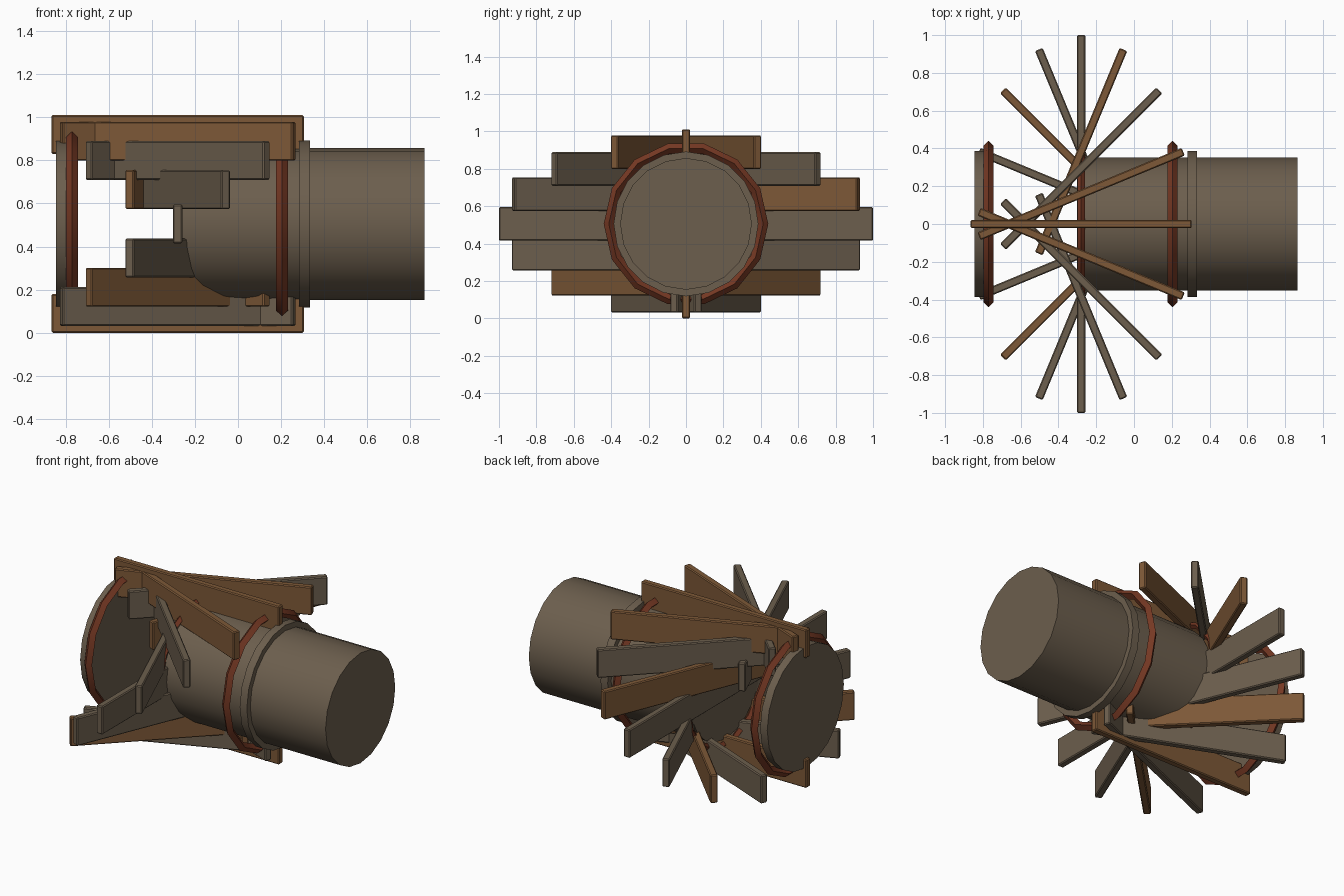
import bpy, bmesh, math
from mathutils import Matrix

if "Cube" in bpy.data.objects:
    bpy.data.objects.remove(bpy.data.objects["Cube"])

CX, CZ = -0.28, 0.505          # centre of the plank wheel and height of the axis


def material(name, rgb):
    m = bpy.data.materials.new(name)
    m.diffuse_color = (*rgb, 1.0)
    m.use_nodes = True
    m.node_tree.nodes["Principled BSDF"].inputs["Base Color"].default_value = m.diffuse_color
    return m


GREY = material("weathered_wood", (0.150, 0.113, 0.075))
BROWN = material("brown_wood", (0.205, 0.098, 0.038))
RUST = material("rusty_metal", (0.180, 0.040, 0.017))


def finish(name, bm, mat, smooth=True):
    bmesh.ops.recalc_face_normals(bm, faces=bm.faces[:])
    me = bpy.data.meshes.new(name)
    bm.to_mesh(me)
    bm.free()
    me.materials.append(mat)
    ob = bpy.data.objects.new(name, me)
    bpy.context.collection.objects.link(ob)
    if smooth:
        bpy.ops.object.select_all(action='DESELECT')
        ob.select_set(True)
        bpy.context.view_layer.objects.active = ob
        bpy.ops.object.shade_smooth_by_angle(angle=math.radians(30))
    return ob


def drum(name, x0, x1, radius, sides=20):
    """Closed cylinder lying along x."""
    bm = bmesh.new()
    mat = Matrix.Translation(((x0 + x1) / 2, 0, CZ)) @ Matrix.Rotation(math.pi / 2, 4, 'Y')
    bmesh.ops.create_cone(bm, cap_ends=True, segments=sides, radius1=radius,
                          radius2=radius, depth=x1 - x0, matrix=mat)
    return finish(name, bm, GREY)


def hoop(name, x, major, minor, sides=14):
    """Diamond-section ring around the x axis."""
    bm = bmesh.new()
    rings = []
    for i in range(sides):
        a = 2 * math.pi * i / sides
        ring = []
        for j in range(4):
            b = math.pi / 2 * j
            r = major + minor * math.cos(b)
            ring.append(bm.verts.new((x + minor * math.sin(b),
                                      r * math.cos(a), CZ + r * math.sin(a))))
        rings.append(ring)
    for i in range(sides):
        p, q = rings[i], rings[(i + 1) % sides]
        for j in range(4):
            k = (j + 1) % 4
            bm.faces.new((p[j], p[k], q[k], q[j]))
    return finish(name, bm, RUST)


def plank(name, angle, mat):
    """Upright board placed round the axis and turned about z by the same angle."""
    a = math.radians(angle)
    bm = bmesh.new()
    place = (Matrix.Translation((CX, 0.415 * math.sin(a), CZ + 0.415 * math.cos(a)))
             @ Matrix.Rotation(a, 4, 'Z') @ Matrix.Diagonal((1.17, 0.044, 0.18, 1)))
    bmesh.ops.create_cube(bm, size=1, matrix=place)
    bmesh.ops.bevel(bm, geom=bm.edges[:], offset=0.006, segments=1, affect='EDGES')
    return finish(name, bm, mat, smooth=False)


# Main drum, collar and end disc
drum("main_drum", CX, 0.865, 0.352)
drum("collar", 0.283, 0.333, 0.387)
drum("end_disc", -0.845, -0.795, 0.387)

# Metal hoops
hoop("left_hoop", -0.77, 0.413, 0.027)
hoop("middle_hoop", CX, 0.388, 0.02)
hoop("right_hoop", 0.204, 0.413, 0.027)

# Planks in steps of a sixteenth turn, starting at the top
brown_steps = {0, 1, 3, 6, 8, 10, 15}
for i in range(16):
    plank(f"plank_{i + 1}", i * 22.5, BROWN if i in brown_steps else GREY)
